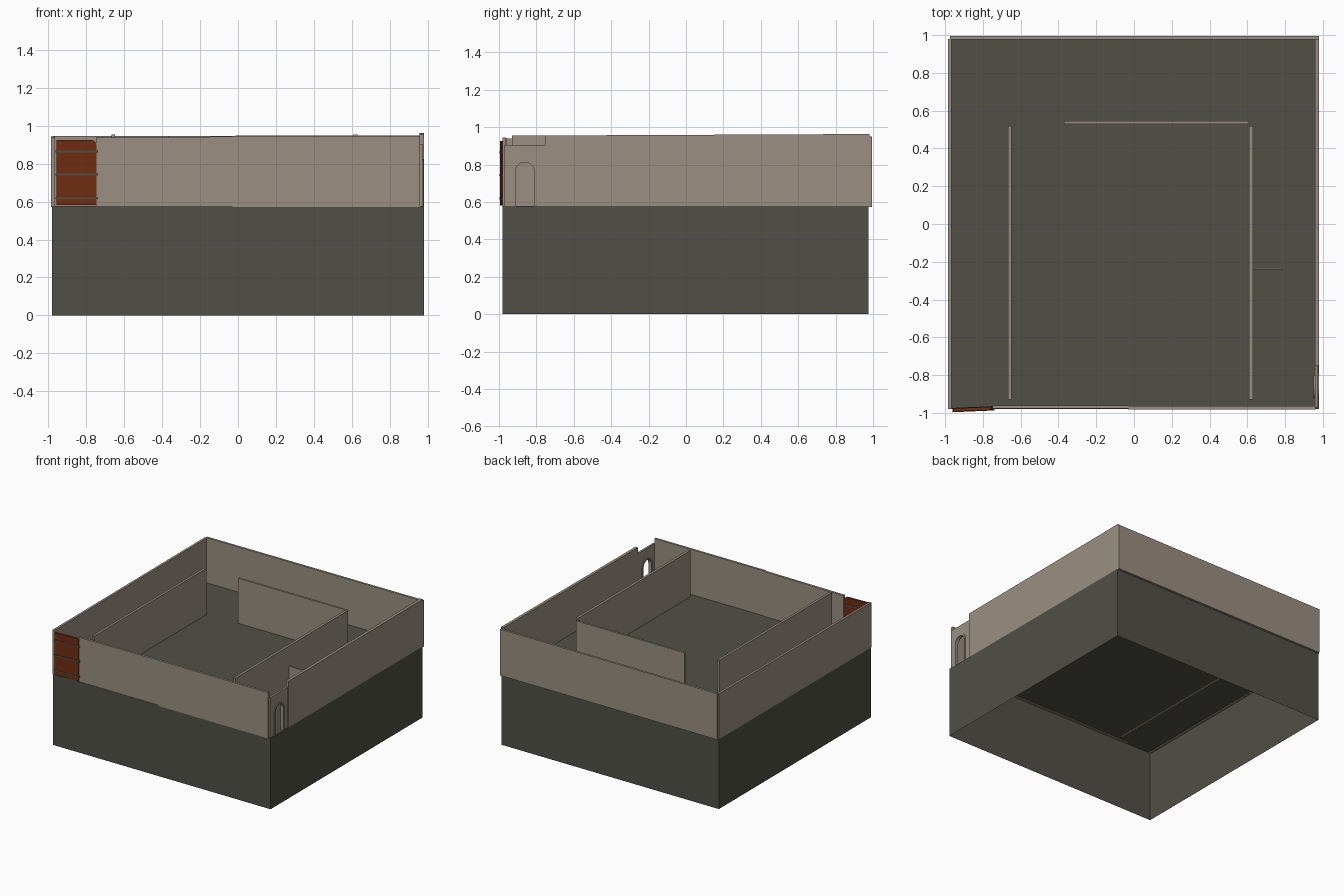
import bpy, bmesh, math
from mathutils import Vector

if "Cube" in bpy.data.objects:
    bpy.data.objects.remove(bpy.data.objects["Cube"])


def material(name, rgb):
    m = bpy.data.materials.new(name)
    m.diffuse_color = (*rgb, 1)
    m.use_nodes = True
    m.node_tree.nodes["Principled BSDF"].inputs["Base Color"].default_value = m.diffuse_color
    return m


STONE = material("dark stone", (0.082, 0.079, 0.061))
PLASTER = material("beige plaster", (0.325, 0.275, 0.222))
WOOD = material("red brown wood", (0.16, 0.026, 0.006))


def finish(name, bm, mat):
    bmesh.ops.recalc_face_normals(bm, faces=bm.faces)
    me = bpy.data.meshes.new(name)
    bm.to_mesh(me)
    bm.free()
    me.materials.append(mat)
    ob = bpy.data.objects.new(name, me)
    bpy.context.collection.objects.link(ob)
    return ob


def prism(name, outline, axis, lo, hi, mat):
    """Extrude a (horizontal, z) outline along x or y."""
    bm = bmesh.new()
    if axis == 'x':
        pts = [(lo, h, z) for h, z in outline]
        step = Vector((hi - lo, 0, 0))
    else:
        pts = [(h, lo, z) for h, z in outline]
        step = Vector((0, hi - lo, 0))
    face = bm.faces.new([bm.verts.new(p) for p in pts])
    ext = bmesh.ops.extrude_face_region(bm, geom=[face], use_keep_orig=True)
    bmesh.ops.translate(bm, vec=step,
                        verts=[v for v in ext['geom'] if isinstance(v, bmesh.types.BMVert)])
    return finish(name, bm, mat)


def wall(name, axis, start, end, lo, hi, top, top_end=None, bottom=0.572, mat=PLASTER):
    """Wall slab whose top may slope from start to end; axis is the thickness direction."""
    t2 = top if top_end is None else top_end
    return prism(name, [(start, bottom), (end, bottom), (end, t2), (start, top)],
                 axis, lo, hi, mat)


# Foundation: hollow box, open underneath, its top is the floor
bm = bmesh.new()
bmesh.ops.create_cube(bm, size=1)
for v in bm.verts:
    v.co = (v.co.x * 1.96, v.co.y * 1.957 - 0.002, (v.co.z + 0.5) * 0.578)
bmesh.ops.delete(bm, geom=[f for f in bm.faces if f.normal.z < -0.5], context='FACES_ONLY')
finish("foundation", bm, STONE)

# Outer walls
wall("left_wall", 'x', -0.98, 0.98, -0.985, -0.966, 0.938, 0.943)
wall("right_wall", 'x', -0.75, 0.98, 0.957, 0.98, 0.955, 0.963)
wall("back_wall", 'y', -0.975, 0.98, 0.977, 0.995, 0.945, 0.95)
wall("front_wall_left", 'y', -0.75, -0.03, -0.978, -0.96, 0.938, 0.943)
wall("front_wall_right", 'y', -0.03, 0.96, -0.982, -0.964, 0.945)

# Inner walls
wall("inner_wall_left", 'x', -0.93, 0.52, -0.667, -0.648, 0.955)
wall("inner_wall_right", 'x', -0.93, 0.52, 0.61, 0.63, 0.955)
wall("inner_wall_back", 'y', -0.37, 0.61, 0.53, 0.546, 0.945)
wall("short_partition", 'y', 0.63, 0.785, -0.242, -0.232, 0.79)

# Side doorway: panel with an arched opening plus a thin raised rim
DOOR_Y = -0.862


def arch(half, spring, rise, bottom, n=12):
    pts = [(DOOR_Y - half, bottom)]
    for i in range(n + 1):
        a = math.pi * (1 - i / n)
        pts.append((DOOR_Y + half * math.cos(a), spring + rise * math.sin(a)))
    return pts + [(DOOR_Y + half, bottom)]


B = 0.572
panel = arch(0.052, 0.765, 0.048, B) + [(-0.75, B), (-0.75, 0.905), (-0.972, 0.905), (-0.972, B)]
prism("doorway_panel", panel, 'x', 0.957, 0.973, PLASTER)
rim = arch(0.063, 0.768, 0.057, B) + arch(0.05, 0.765, 0.047, B)[::-1]
prism("doorway_rim", rim, 'x', 0.951, 0.979, PLASTER)

# Front door with a clipped top corner, three straps, set slightly ajar
leaf = [(0, 0.582), (0.21, 0.582), (0.21, 0.9), (0.203, 0.917), (0.188, 0.925), (0, 0.925)]
parts = [prism("front_door", leaf, 'y', -0.009, 0.009, WOOD)]
for i, z in enumerate((0.618, 0.744, 0.864)):
    parts.append(wall(f"door_strap_{i + 1}", 'y', -0.005, 0.218, -0.0115, 0.0115,
                      z + 0.005, bottom=z - 0.005, mat=STONE))
for ob in parts:
    ob.location = (-0.957, -0.985, 0)
    ob.rotation_euler.z = math.radians(2.5)
